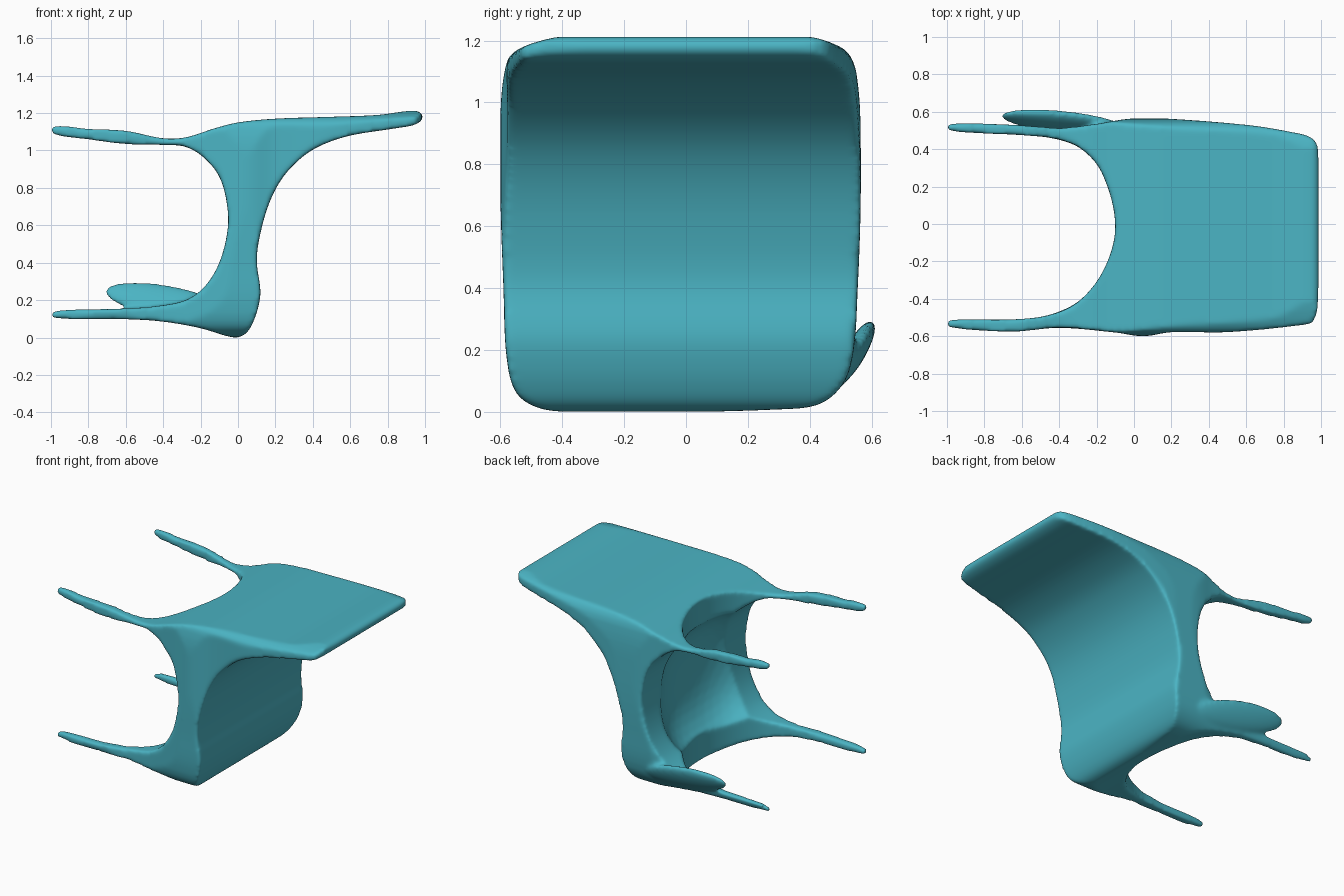
import bpy, bmesh, math
from mathutils import Vector, Matrix

if "Cube" in bpy.data.objects:
    bpy.data.objects.remove(bpy.data.objects["Cube"])


def smooth_loop(pts, n=6):
    """Closed smooth curve through the points."""
    p = [Vector(q) for q in pts]
    k = len(p)
    tan = [(p[(i + 1) % k] - p[i - 1]).normalized() for i in range(k)]
    out = []
    for i in range(k):
        a, b = p[i], p[(i + 1) % k]
        d = (b - a).length
        for s in range(n):
            t = s / n
            out.append(a * (2*t**3 - 3*t*t + 1) + tan[i] * d * (t**3 - 2*t*t + t)
                       + b * (3*t*t - 2*t**3) + tan[(i + 1) % k] * d * (t**3 - t*t))
    return out


def add_object(name, bm):
    bmesh.ops.recalc_face_normals(bm, faces=bm.faces)
    me = bpy.data.meshes.new(name)
    bm.to_mesh(me)
    bm.free()
    ob = bpy.data.objects.new(name, me)
    bpy.context.collection.objects.link(ob)
    return ob


def prism(name, pts, place, lo, hi):
    """Extrude a smooth outline between two depths."""
    bm = bmesh.new()
    loop = smooth_loop(pts)
    a = [bm.verts.new(place(q.x, q.y, lo)) for q in loop]
    b = [bm.verts.new(place(q.x, q.y, hi)) for q in loop]
    bm.faces.new(a)
    bm.faces.new(b[::-1])
    for i in range(len(a)):
        j = (i + 1) % len(a)
        bm.faces.new((a[i], a[j], b[j], b[i]))
    return add_object(name, bm)


def blob(name, centre, radii, power=2.0, tilt=None):
    """Super-ellipsoid."""
    bm = bmesh.new()
    bmesh.ops.create_icosphere(bm, subdivisions=4, radius=1)
    for v in bm.verts:
        norm = sum(abs(c) ** power for c in v.co) ** (1 / power)
        v.co = Vector([c / norm * r for c, r in zip(v.co, radii)])
        if tilt:
            v.co = tilt @ v.co
        v.co += Vector(centre)
    return add_object(name, bm)


def boolean(ob, other, op):
    m = ob.modifiers.new(op.lower(), 'BOOLEAN')
    m.operation, m.object, m.solver = op, other, 'EXACT'
    other.hide_render = True


# Side profile of the tipped chair (x, z): back, seat and legs in one sweep
side = [(-.99, 1.13), (-.8, 1.115), (-.6, 1.105), (-.4, 1.065), (-.28, 1.07), (-.12, 1.12),
        (0, 1.15), (.2, 1.17), (.5, 1.18), (.75, 1.19), (.95, 1.212), (.99, 1.18), (.95, 1.14),
        (.85, 1.12), (.6, 1.08), (.45, 1.03), (.35, .97), (.25, .87), (.18, .75), (.13, .6),
        (.1, .42), (.12, .25), (.11, .17), (.08, .08), (.04, .02), (-.02, .0), (-.2, .05),
        (-.4, .085), (-.6, .098), (-.99, .105), (-.99, .14), (-.6, .155), (-.42, .17),
        (-.28, .2), (-.18, .27), (-.1, .4), (-.055, .58), (-.06, .72), (-.1, .86),
        (-.18, .96), (-.28, 1.02), (-.4, 1.03), (-.6, 1.035), (-.8, 1.06), (-.99, 1.09)]
chair = prism("chair", side, lambda x, z, d: (x, d, z), -.7, .7)

# Plan outline (x, y): back panel and arch between the legs
plan = [(-.995, -.55), (-.65, -.575), (-.4, -.555), (-.1, -.58), (.05, -.6), (.2, -.578),
        (.5, -.578), (.9, -.54), (.96, -.52), (.985, -.4), (.995, 0), (.985, .4), (.95, .46),
        (.85, .49), (.6, .53), (.1, .567), (-.05, .56), (-.2, .535), (-.4, .515), (-.65, .53),
        (-.995, .535), (-.995, .5), (-.6, .475), (-.42, .455), (-.28, .4), (-.17, .27),
        (-.1, 0), (-.15, -.22), (-.28, -.4), (-.45, -.485), (-.65, -.51), (-.995, -.515)]
plan_ob = prism("plan_cutter", plan, lambda x, y, d: (x, y, d), -.2, 1.5)
boolean(chair, plan_ob, 'INTERSECT')

# Rounded seat outline (y, z)
face = [(-.4, 0), (.35, .01), (.46, .04), (.53, .14), (.555, .4), (.565, .8), (.55, 1.1),
        (.5, 1.18), (.3, 1.225), (-.3, 1.225), (-.5, 1.19), (-.58, 1.13), (-.6, .8),
        (-.59, .4), (-.575, .14), (-.53, .04)]
face_ob = prism("seat_cutter", face, lambda y, z, d: (d, y, z), -1.2, 1.2)
boolean(chair, face_ob, 'INTERSECT')

# Hollow under the seat
hollow = blob("hollow_cutter", (-.35, -.01, .58), (.375, .5, .45), 2.5)
boolean(chair, hollow, 'DIFFERENCE')

# Broad web on the lower rear leg
web = blob("leg_web", (-.38, .545, .19), (.34, .035, .1), 2.0,
           Matrix.Rotation(math.radians(-30), 3, 'X') @ Matrix.Rotation(math.radians(12), 3, 'Y'))
boolean(chair, web, 'UNION')

# Melt everything into one soft skin
rm = chair.modifiers.new("skin", 'REMESH')
rm.mode, rm.voxel_size = 'VOXEL', .011
sm = chair.modifiers.new("soften", 'SMOOTH')
sm.factor, sm.iterations = .5, 12
dg = bpy.context.evaluated_depsgraph_get()
mesh = bpy.data.meshes.new_from_object(chair.evaluated_get(dg))
chair.modifiers.clear()
chair.data = mesh
for helper in (plan_ob, face_ob, hollow, web):
    bpy.data.objects.remove(helper)

# Colour and smooth shading
teal = bpy.data.materials.new("teal")
teal.diffuse_color = (.07, .456, .55, 1)
teal.use_nodes = True
teal.node_tree.nodes["Principled BSDF"].inputs["Base Color"].default_value = teal.diffuse_color
mesh.materials.clear()
mesh.materials.append(teal)
for p in mesh.polygons:
    p.use_smooth = True
    p.material_index = 0
